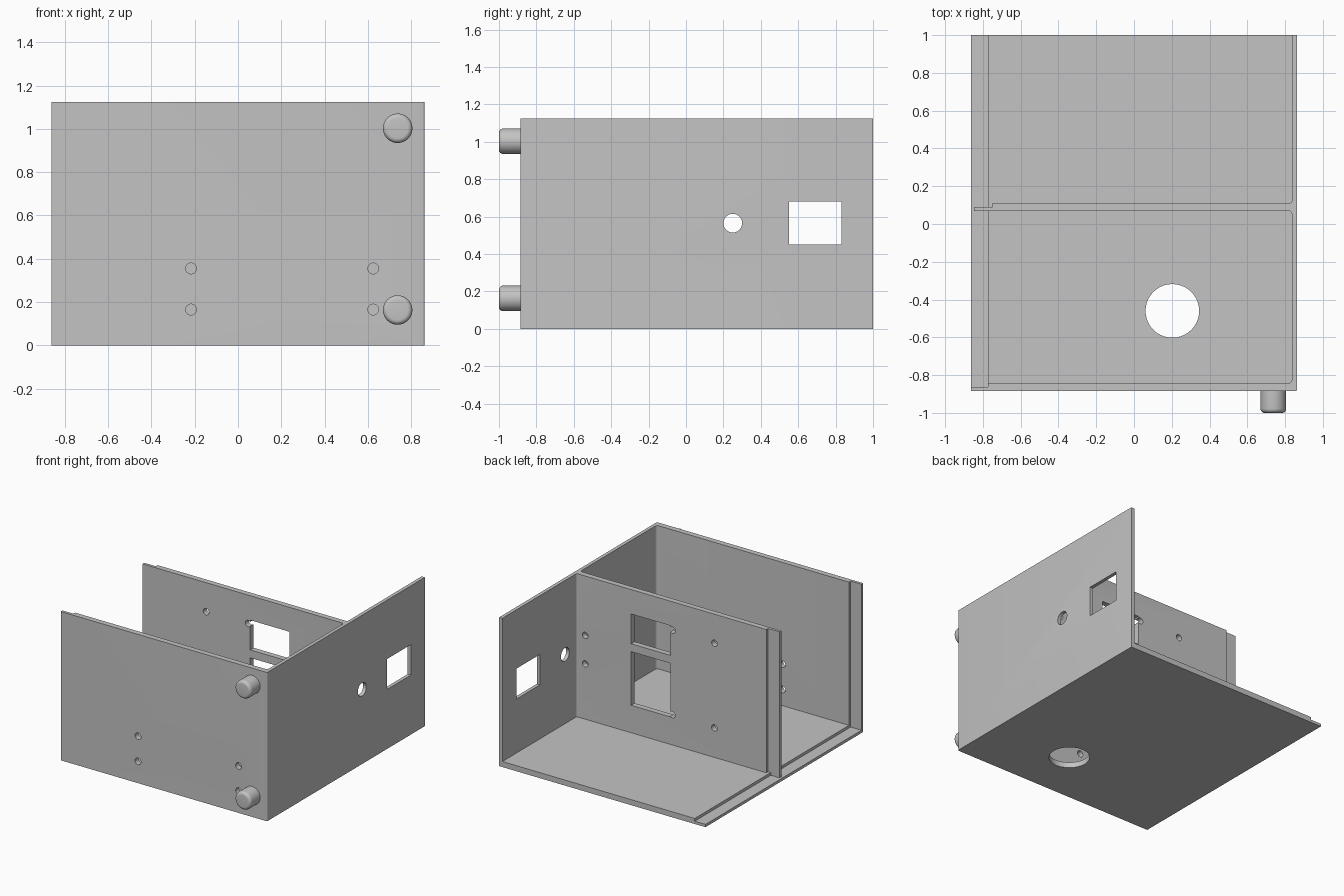
import bpy, bmesh, math
from mathutils import Matrix, Vector

if "Cube" in bpy.data.objects:
    bpy.data.objects.remove(bpy.data.objects["Cube"], do_unlink=True)

grey = bpy.data.materials.new("plain grey")
grey.use_nodes = True
COLOUR = (0.55, 0.55, 0.55, 1)
grey.diffuse_color = COLOUR
grey.node_tree.nodes["Principled BSDF"].inputs["Base Color"].default_value = COLOUR

W, FRONT, BACK, H = 0.863, -0.885, 1.0, 1.125   # half width, front, back, height
FLOOR, LIP = 0.042, 0.021                       # floor and lip thickness
INNER = 0.836                                   # inner face of the side wall
STEP = -0.773                                   # where the rebated lips begin
OUT = 1.3                                       # beyond the body


def finish(name, bm):
    bmesh.ops.recalc_face_normals(bm, faces=bm.faces)
    mesh = bpy.data.meshes.new(name)
    bm.to_mesh(mesh)
    bm.free()
    mesh.materials.append(grey)
    obj = bpy.data.objects.new(name, mesh)
    bpy.context.collection.objects.link(obj)
    return obj


def box(name, x, y, z, round_at=(), radius=0.0):
    """Box from ranges; vertical edges at the given corners are rounded."""
    bm = bmesh.new()
    bmesh.ops.create_cube(bm, size=1)
    for v in bm.verts:
        v.co = Vector([r[0] if c < 0 else r[1] for c, r in zip(v.co, (x, y, z))])
    edges = [e for e in bm.edges for cx, cy in round_at
             if all(abs(v.co.x - cx) + abs(v.co.y - cy) < 1e-4 for v in e.verts)]
    if edges:
        bmesh.ops.bevel(bm, geom=edges, offset=radius, segments=5, profile=0.5,
                        affect='EDGES')
    return finish(name, bm)


def cylinder(name, centre, radius, length, axis, rounding=0.0):
    turn = {'X': Matrix.Rotation(math.pi / 2, 4, 'Y'),
            'Y': Matrix.Rotation(math.pi / 2, 4, 'X'), 'Z': Matrix()}[axis]
    bm = bmesh.new()
    bmesh.ops.create_cone(bm, cap_ends=True, segments=40, radius1=radius,
                          radius2=radius, depth=length)
    if rounding:
        rim = [e for e in bm.edges if all(v.co.z > 0 for v in e.verts)]
        bmesh.ops.bevel(bm, geom=rim, offset=rounding, segments=6, profile=0.5,
                        affect='EDGES')
    bmesh.ops.transform(bm, matrix=Matrix.Translation(centre) @ turn, verts=bm.verts)
    return finish(name, bm)


def carve(body, cutter):
    mod = body.modifiers.new("cut", 'BOOLEAN')
    mod.operation, mod.solver, mod.object = 'DIFFERENCE', 'EXACT', cutter
    bpy.context.view_layer.objects.active = body
    bpy.ops.object.modifier_apply(modifier=mod.name)
    bpy.data.objects.remove(cutter, do_unlink=True)


def smooth(obj):
    bpy.ops.object.select_all(action='DESELECT')
    obj.select_set(True)
    bpy.context.view_layer.objects.active = obj
    bpy.ops.object.shade_smooth_by_angle(angle=math.radians(35))


# Enclosure: a block hollowed into two open compartments
body = box("enclosure", (-W, W), (FRONT, BACK), (0, H), [(W, FRONT)], 0.01)
wall_front, wall_back, wall_mid = 0.07, 0.112, 0.09   # dividing wall
inside = FRONT + 0.042
carve(body, box("front_space", (-OUT, INNER), (inside, wall_front), (FLOOR, OUT),
                [(INNER, inside), (INNER, wall_front)], 0.02))
carve(body, box("back_space", (-OUT, INNER), (wall_back, OUT), (FLOOR, OUT),
                [(INNER, wall_back)], 0.01))

# Rebated lips along the open side
carve(body, box("front_lip", (-OUT, STEP), (FRONT + LIP, wall_front), (LIP, OUT)))
carve(body, box("back_lip", (-OUT, STEP), (wall_mid, OUT), (LIP, OUT)))
carve(body, box("divider_lip", (-OUT, -0.75), (wall_mid, wall_back + 0.05), (FLOOR, OUT)))
carve(body, box("divider_end", (-OUT, -0.847), (0, 0.2), (LIP, OUT)))

# Side wall openings
carve(body, box("socket_window", (0.7, 1), (0.55, 0.832), (0.45, 0.68)))
carve(body, cylinder("cable_hole", (W, 0.25, 0.565), 0.05, 0.3, 'X'))

# Floor opening
carve(body, cylinder("floor_hole", (0.203, -0.46, 0), 0.142, 0.3, 'Z'))

# Front wall screw holes
for x in (-0.217, 0.625):
    for z in (0.165, 0.355):
        carve(body, cylinder("screw_hole", (x, FRONT, z), 0.025, 0.3, 'Y'))

# Dividing wall windows and screw holes
for low, high in ((0.25, 0.655), (0.715, 0.94)):
    carve(body, box("window", (0.053, 0.38), (0, 0.2), (low, high)))
for x, z in ((0.036, 0.27), (0.036, 0.91), (-0.316, 0.265), (-0.316, 0.905),
             (0.765, 0.46), (0.765, 0.675)):
    carve(body, cylinder("screw_hole", (x, wall_mid, z), 0.024, 0.2, 'Y'))
smooth(body)

# Feet on the front wall
for name, z in (("lower_foot", 0.163), ("upper_foot", 1.003)):
    smooth(cylinder(name, (0.738, (FRONT - 1) / 2, z), 0.068, 1 + FRONT, 'Y', 0.022))
